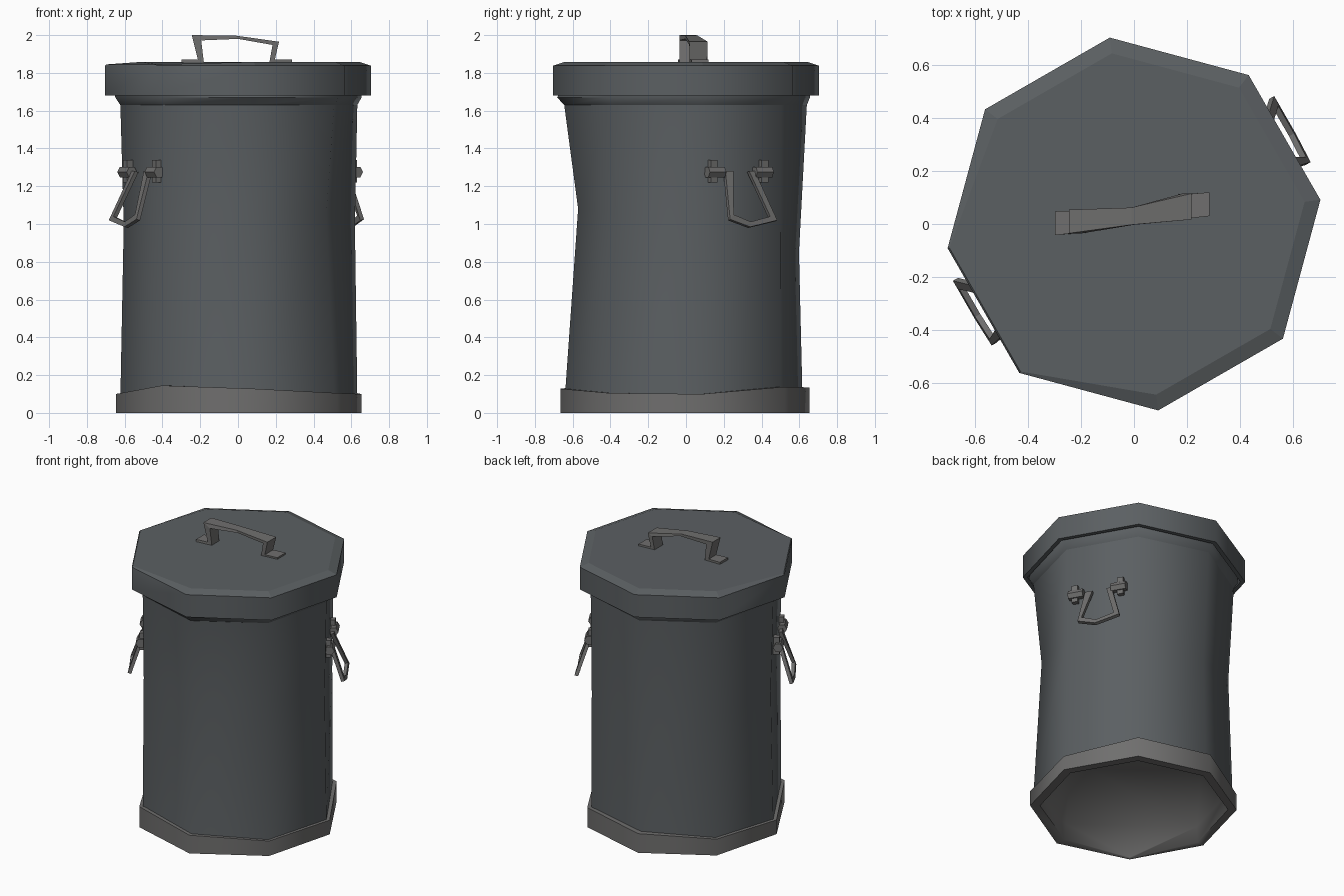
import bpy, bmesh, math
from mathutils import Vector, Matrix

if "Cube" in bpy.data.objects:
    bpy.data.objects.remove(bpy.data.objects["Cube"])

TURN = math.radians(7.4)
SIDES = 8


def material(name, rgb):
    m = bpy.data.materials.new(name)
    m.diffuse_color = (*rgb, 1)
    m.use_nodes = True
    m.node_tree.nodes["Principled BSDF"].inputs["Base Color"].default_value = m.diffuse_color
    return m


STEEL = material("blue_grey_steel", (0.105, 0.116, 0.123))
METAL = material("bare_metal", (0.16, 0.158, 0.156))


def finish(name, bm, mat, smooth=None):
    bmesh.ops.recalc_face_normals(bm, faces=bm.faces)
    me = bpy.data.meshes.new(name)
    bm.to_mesh(me)
    bm.free()
    ob = bpy.data.objects.new(name, me)
    bpy.context.collection.objects.link(ob)
    me.materials.append(mat)
    if smooth:
        bpy.ops.object.select_all(action='DESELECT')
        ob.select_set(True)
        bpy.context.view_layer.objects.active = ob
        bpy.ops.object.shade_smooth_by_angle(angle=math.radians(smooth))
    return ob


def loft(bm, loops, start=True, end=True):
    """Skin a list of equal-length closed loops of points."""
    rows = [[bm.verts.new(p) for p in loop] for loop in loops]
    n = len(rows[0])
    for a, b in zip(rows, rows[1:]):
        for i in range(n):
            j = (i + 1) % n
            bm.faces.new((a[i], a[j], b[j], b[i]))
    if start:
        bm.faces.new(rows[0][::-1])
    if end:
        bm.faces.new(rows[-1])


def ring(r, z):
    """Octagonal ring; radius and height may vary per corner."""
    r = r if isinstance(r, list) else [r] * SIDES
    z = z if isinstance(z, list) else [z] * SIDES
    return [(r[i] * math.cos(TURN + i * math.tau / SIDES),
             r[i] * math.sin(TURN + i * math.tau / SIDES), z[i])
            for i in range(SIDES)]


# dented can wall
dent_r = [0.624, 0.63, 0.603, 0.602, 0.61, 0.63, 0.576, 0.59]
dent_z = [1.0, 0.95, 0.85, 0.95, 1.0, 1.05, 1.08, 1.05]
top_r = [0.637, 0.637, 0.645, 0.637, 0.628, 0.637, 0.65, 0.642]
low_r = [0.637, 0.632, 0.622, 0.63, 0.628, 0.637, 0.647, 0.642]
bm = bmesh.new()
loft(bm, [ring(low_r, 0.08), ring(dent_r, dent_z), ring(top_r, 1.63)],
     start=False, end=False)
finish("can_wall", bm, STEEL, 50)

# flared mouth of the can
flare = [0.66, 0.66, 0.662, 0.662, 0.655, 0.668, 0.688, 0.672]
bm = bmesh.new()
loft(bm, [ring(top_r, 1.63), ring(flare, 1.67), ring(0.66, 1.72)],
     start=False, end=False)
finish("can_mouth", bm, STEEL, 50)

# base band with uneven upper edge; floor is recessed and sags at one corner
band_z = [0.10, 0.138, 0.135, 0.115, 0.10, 0.145, 0.128, 0.105]
band_r = [0.66, 0.66, 0.66, 0.655, 0.652, 0.66, 0.67, 0.663]
floor_r = [0.59] * 5 + [0.64] + [0.59] * 2
floor_z = [0.11] * 5 + [0.004] + [0.11] * 2
lip_r = [0.60] * 5 + [0.65] + [0.60] * 2
bm = bmesh.new()
loft(bm, [ring(floor_r, floor_z), ring(lip_r, 0.0), ring(band_r, 0.0),
          ring(band_r, band_z), ring(0.61, band_z)], end=False)
finish("base_band", bm, METAL, 85)

# lid with hollow underside; bevel fades out at two corners
bevel_r = [0.65] * 4 + [0.703] * 2 + [0.65] * 2
bevel_z = [1.858] * 4 + [1.845] * 2 + [1.858] * 2
bm = bmesh.new()
loft(bm, [ring(0.67, 1.74), ring(0.68, 1.68), ring(0.71, 1.68),
          ring(0.71, 1.838), ring(bevel_r, bevel_z)])
lid = finish("lid", bm, STEEL, 50)
for p in lid.data.polygons:
    p.use_smooth = p.normal.z < 0.8

# bent strap handle on the lid: outer x,z / inner x,z / y low, high
strap = [(-0.298, 1.87, -0.298, 1.85, -0.042, 0.048),
         (-0.212, 1.87, -0.18, 1.85, -0.033, 0.05),
         (-0.245, 2.0, -0.195, 1.972, -0.035, 0.054),
         (-0.01, 1.997, 0.0, 1.98, -0.003, 0.062),
         (0.217, 1.965, 0.183, 1.948, 0.017, 0.115),
         (0.195, 1.87, 0.165, 1.85, 0.02, 0.112),
         (0.286, 1.87, 0.286, 1.85, 0.03, 0.12)]
bm = bmesh.new()
loft(bm, [[(a, lo, b), (a, hi, b), (c, hi, d), (c, lo, d)]
          for a, b, c, d, lo, hi in strap])
finish("lid_handle", bm, METAL)


def side_frame(angle):
    """Local x = along the wall, y = outward, z = up."""
    n = Vector((math.cos(angle), math.sin(angle), 0))
    t = Vector((-n.y, n.x, 0))
    return Matrix((t, n, Vector((0, 0, 1)))).transposed().to_4x4()


# side handles: drooping bail, hinge barrels and mounting plates
for side, angle, shift in (("right", 29.9, -0.025), ("left", 209.9, 0.02)):
    frame = side_frame(math.radians(angle))

    bm = bmesh.new()
    outer = [(-0.11, 0.61, 1.28), (-0.13, 0.695, 1.025), (-0.01, 0.70, 0.985),
             (0.155, 0.70, 1.02), (0.07, 0.61, 1.28)]
    inner = [(-0.06, 0.61, 1.28), (-0.105, 0.69, 1.05), (-0.005, 0.695, 1.012),
             (0.115, 0.695, 1.04), (0.035, 0.61, 1.28)]
    d = Vector((0, 0.022, 0.006))
    if side == "left":
        outer = [(-x, y, z) for x, y, z in outer]
        inner = [(-x, y, z) for x, y, z in inner]
    loft(bm, [[Vector(o), Vector(o) - d, Vector(i) - d, Vector(i)]
              for o, i in zip(outer, inner)])
    bm.transform(frame)
    finish(side + "_bail_handle", bm, METAL)

    bm = bmesh.new()
    for s in (-1, 1):
        bmesh.ops.create_cone(
            bm, cap_ends=True, segments=6, radius1=0.032, radius2=0.032, depth=0.10,
            matrix=Matrix.Translation((s * 0.145 + shift, 0.605, 1.275))
            @ Matrix.Rotation(math.pi / 2, 4, 'Y'))
        bmesh.ops.create_cube(
            bm, size=1, matrix=Matrix.Translation((s * 0.155 + shift, 0.588, 1.28))
            @ Matrix.Diagonal((0.04, 0.05, 0.12, 1)))
    bm.transform(frame)
    finish(side + "_handle_mounts", bm, METAL)
